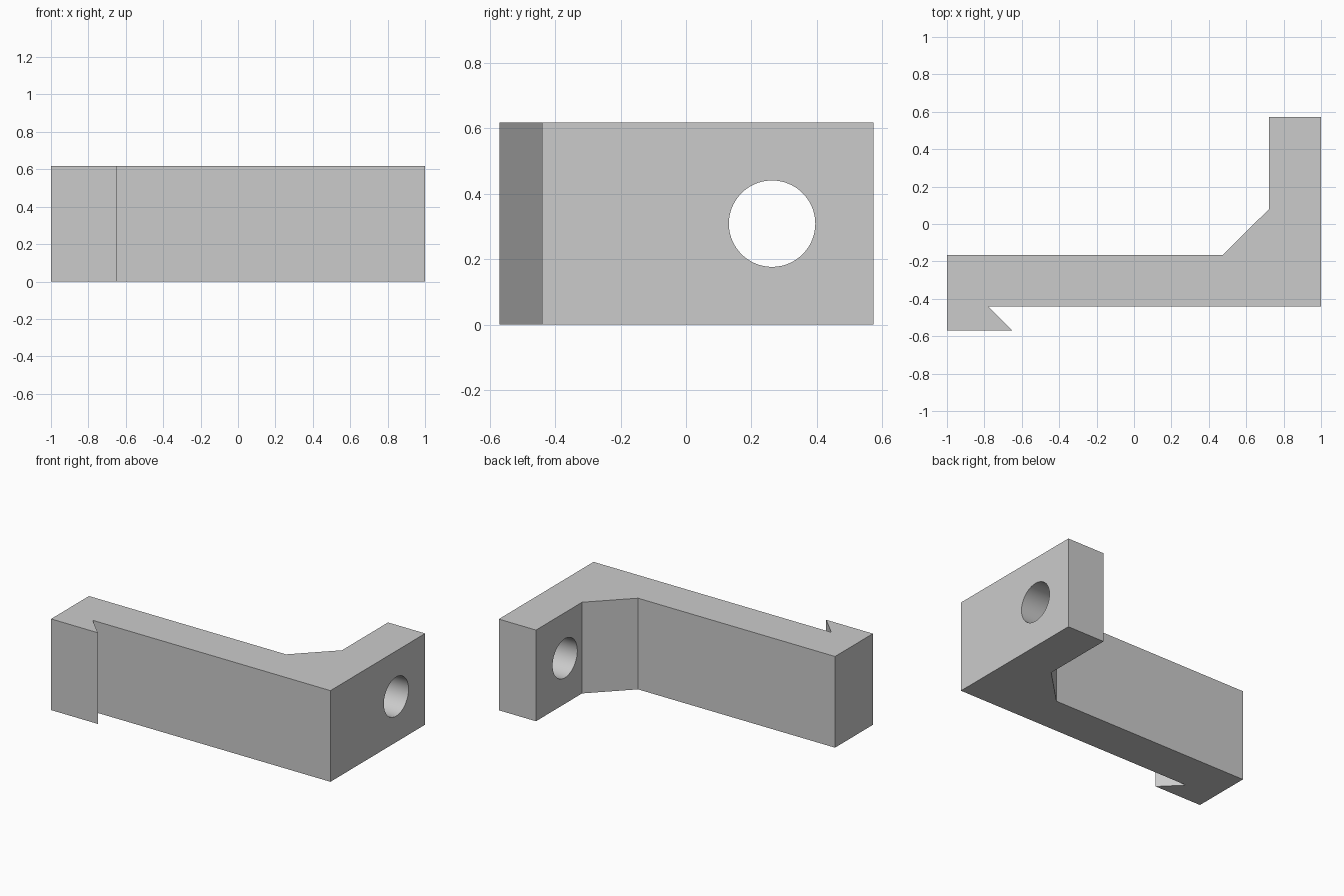
import bpy
import bmesh
import math

cube = bpy.data.objects.get("Cube")
if cube:
    bpy.data.objects.remove(cube, do_unlink=True)

HEIGHT = 0.617

grey = bpy.data.materials.new("light grey")
grey.use_nodes = True
colour = (0.6, 0.6, 0.6, 1)
grey.diffuse_color = colour
grey.node_tree.nodes["Principled BSDF"].inputs["Base Color"].default_value = colour


def extruded(name, outline, height):
    """Solid prism standing on z = 0 from a plan outline."""
    bm = bmesh.new()
    base = bm.faces.new([bm.verts.new((x, y, 0)) for x, y in outline])
    top = bmesh.ops.extrude_face_region(bm, geom=[base])["geom"]
    bmesh.ops.translate(bm, vec=(0, 0, height),
                        verts=[v for v in top if isinstance(v, bmesh.types.BMVert)])
    bmesh.ops.recalc_face_normals(bm, faces=bm.faces)
    mesh = bpy.data.meshes.new(name)
    bm.to_mesh(mesh)
    bm.free()
    mesh.materials.append(grey)
    obj = bpy.data.objects.new(name, mesh)
    bpy.context.collection.objects.link(obj)
    return obj


# Angled bracket: long bar, undercut hook, braced upright arm
bracket = extruded("hooked_bracket", [
    (-1, -0.57), (-0.65, -0.57), (-0.78, -0.44), (1, -0.44),
    (1, 0.573), (0.722, 0.573), (0.722, 0.08), (0.475, -0.165), (-1, -0.165),
], HEIGHT)

# Round bolt hole through the arm
bpy.ops.mesh.primitive_cylinder_add(vertices=96, radius=0.132, depth=0.6,
                                    location=(0.86, 0.263, HEIGHT / 2),
                                    rotation=(0, math.pi / 2, 0))
cutter = bpy.context.object
cutter.name = "hole_cutter"
cutter.hide_render = True
cutter.data.materials.append(grey)

bpy.ops.object.select_all(action="DESELECT")
bracket.select_set(True)
bpy.context.view_layer.objects.active = bracket
hole = bracket.modifiers.new("bolt_hole", "BOOLEAN")
hole.operation = "DIFFERENCE"
hole.solver = "EXACT"
hole.object = cutter
bpy.ops.object.modifier_apply(modifier=hole.name)
bpy.data.objects.remove(cutter, do_unlink=True)

# Smooth hole wall, crisp outer edges
bpy.ops.object.shade_smooth_by_angle(angle=math.radians(30))
